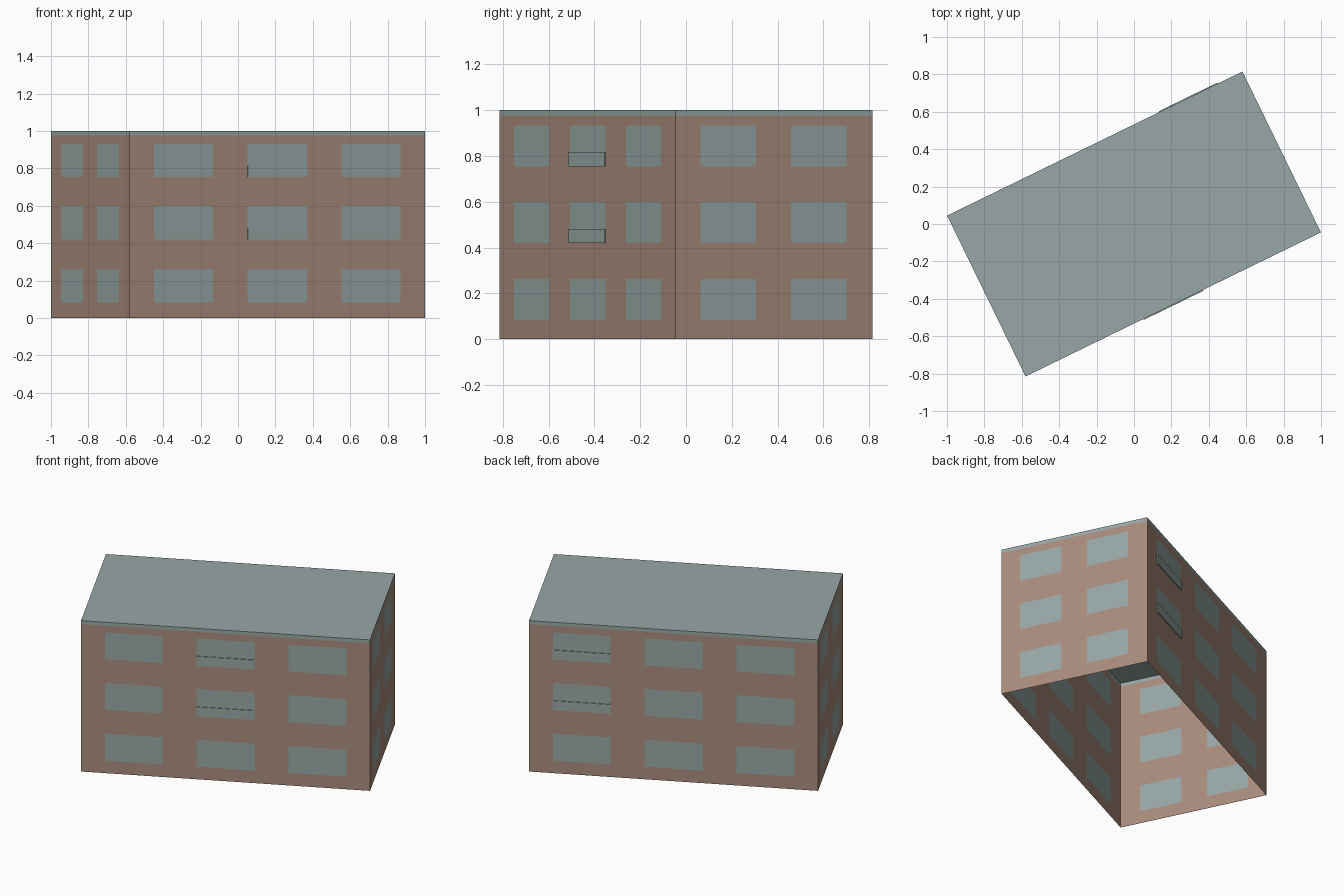
import bpy, bmesh, math
from mathutils import Vector, Matrix

cube = bpy.data.objects.get("Cube")
if cube:
    bpy.data.objects.remove(cube, do_unlink=True)

HALF_L, HALF_W, TOP, EAVE = 0.8785, 0.4785, 1.0, 0.977
TURN = Matrix.Rotation(math.radians(26), 4, "Z")
FLOORS = [(0.083, 0.262), (0.42, 0.598), (0.755, 0.932)]
LONG_BAYS = [(0.145, 0.495), (0.702, 1.056), (1.26, 1.612)]
SHORT_BAYS = [(0.12, 0.39), (0.56, 0.83)]


def material(name, colour):
    m = bpy.data.materials.new(name)
    m.use_nodes = True
    m.diffuse_color = (*colour, 1)
    m.node_tree.nodes["Principled BSDF"].inputs["Base Color"].default_value = (*colour, 1)
    return m


brick = material("brown_brick", (0.39, 0.26, 0.20))
glass = material("grey_green", (0.31, 0.39, 0.38))


def finish(bm, name, mats):
    bm.transform(TURN)
    mesh = bpy.data.meshes.new(name)
    bm.to_mesh(mesh)
    bm.free()
    for m in mats:
        mesh.materials.append(m)
    ob = bpy.data.objects.new(name, mesh)
    bpy.context.collection.objects.link(ob)
    return ob


def wall(name, start, along, length, bays):
    """Flat wall cut into a grid, with window cells and the eave band coloured."""
    xs = [0, *(v for bay in bays for v in bay), length]
    zs = [0, *(v for floor in FLOORS for v in floor), EAVE, TOP]
    bm = bmesh.new()
    grid = [[bm.verts.new((*(start + along * x), z)) for x in xs] for z in zs]
    for r in range(len(zs) - 1):
        for c in range(len(xs) - 1):
            f = bm.faces.new((grid[r][c], grid[r][c + 1], grid[r + 1][c + 1], grid[r + 1][c]))
            is_window = r % 2 == 1 and c % 2 == 1
            is_eave = zs[r] == EAVE
            f.material_index = int(is_window or is_eave)
    finish(bm, name, [brick, glass])


def panel(name, side, bay, floor):
    """Thin guard panel across the foot of a window; side is -1 front, 1 back."""
    centre = -side * ((bay[0] + bay[1]) / 2 - HALF_L)
    bm = bmesh.new()
    bmesh.ops.create_cube(bm, size=1)
    bmesh.ops.scale(bm, verts=bm.verts, vec=(bay[1] - bay[0], 0.005, 0.062))
    bmesh.ops.translate(bm, verts=bm.verts,
                        vec=(centre, side * (HALF_W + 0.0026), floor[0] + 0.031))
    finish(bm, name, [glass])


# Four walls, open underneath
corners = [Vector((-HALF_L, -HALF_W)), Vector((HALF_L, -HALF_W)),
           Vector((HALF_L, HALF_W)), Vector((-HALF_L, HALF_W))]
for i, name in enumerate(["front_wall", "left_wall", "back_wall", "right_wall"]):
    edge = corners[(i + 1) % 4] - corners[i]
    wall(name, corners[i], edge.normalized(), edge.length, SHORT_BAYS if i % 2 else LONG_BAYS)

# Flat roof
bm = bmesh.new()
bm.faces.new([bm.verts.new((*c, TOP)) for c in corners])
finish(bm, "flat_roof", [glass])

# Guard panels on the two upper floors
for n, floor in enumerate(FLOORS[1:], 1):
    panel(f"front_guard_panel_{n}", -1, LONG_BAYS[1], floor)
    panel(f"back_guard_panel_{n}", 1, LONG_BAYS[0], floor)
